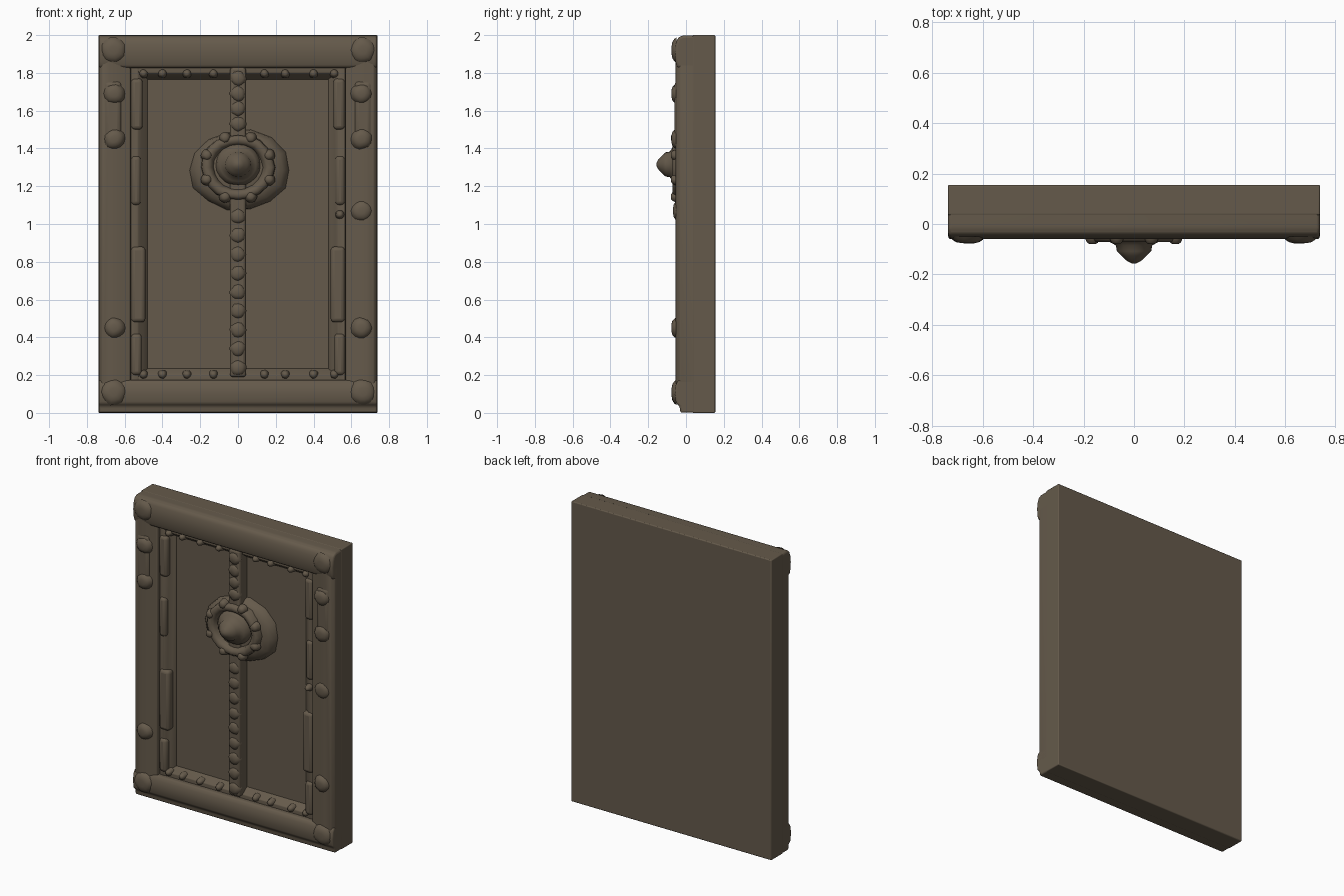
import bpy, bmesh, math, random
from mathutils import Vector

random.seed(4)
if "Cube" in bpy.data.objects:
    bpy.data.objects.remove(bpy.data.objects["Cube"])

wood = bpy.data.materials.new("dark brown")
wood.use_nodes = True
BROWN = (0.13, 0.102, 0.07, 1)
wood.diffuse_color = BROWN
bsdf = wood.node_tree.nodes["Principled BSDF"]
bsdf.inputs["Base Color"].default_value = BROWN
bsdf.inputs["Roughness"].default_value = 0.9


def finish(name, bm, bevel=0.0, angle=40):
    bmesh.ops.recalc_face_normals(bm, faces=bm.faces)
    mesh = bpy.data.meshes.new(name)
    bm.to_mesh(mesh)
    bm.free()
    mesh.materials.append(wood)
    ob = bpy.data.objects.new(name, mesh)
    bpy.context.collection.objects.link(ob)
    if bevel:
        mod = ob.modifiers.new("soft edges", 'BEVEL')
        mod.width, mod.segments = bevel, 3
    bpy.ops.object.select_all(action='DESELECT')
    ob.select_set(True)
    bpy.context.view_layer.objects.active = ob
    bpy.ops.object.shade_smooth_by_angle(angle=math.radians(angle))


def box(name, x0, x1, y0, y1, z0, z1, bevel=0.008):
    bm = bmesh.new()
    bmesh.ops.create_cube(bm, size=1)
    for v in bm.verts:
        v.co = Vector(((x0 + x1) / 2 + v.co.x * (x1 - x0),
                       (y0 + y1) / 2 + v.co.y * (y1 - y0),
                       (z0 + z1) / 2 + v.co.z * (z1 - z0)))
    finish(name, bm, bevel)


def prism(name, points, start, end, place, bevel=0.006):
    """Sweep a profile from start to end; place(a, b, t) gives the position."""
    bm = bmesh.new()
    a, b = [[bm.verts.new(place(*p, t)) for p in points] for t in (start, end)]
    n = len(points)
    bm.faces.new(a)
    bm.faces.new(b)
    for i in range(n):
        bm.faces.new((a[i], a[(i + 1) % n], b[(i + 1) % n], b[i]))
    finish(name, bm, bevel, 60)


def lathe(name, profile, cx, cz, sides, wobble=0.0, squash=1.0):
    """Turn (radius, y) points around an axis running front to back."""
    bm = bmesh.new()
    jitter = [1 + random.uniform(-wobble, wobble) for _ in range(sides)]
    rings = [[bm.verts.new((cx + r * jitter[i] * math.cos(2 * math.pi * i / sides), y,
                            cz + r * squash * jitter[i] * math.sin(2 * math.pi * i / sides)))
              for i in range(sides)] for r, y in profile]
    for a, b in zip(rings, rings[1:]):
        for i in range(sides):
            j = (i + 1) % sides
            bm.faces.new((a[i], a[j], b[j], b[i]))
    bm.faces.new(rings[0])
    bm.faces.new(rings[-1])
    finish(name, bm, 0, 60)


def stud(name, x, z, r, base, top):
    h = top - base
    lathe(name, [(r * 1.25, base), (r * 1.05, base + h * 0.5), (r * 0.8, base + h * 0.85),
                 (r * 0.4, top)], x, z, 14, 0.05)


# Solid back slab, whose front is the flat sunken panel
box("back_slab", -0.738, 0.738, 0.035, 0.155, 0, 2, 0.006)

# Rounded top and bottom rails
along_x = lambda y, z, t: (t, y, z)
top_rail = [(0.1, 1.999), (-0.02, 1.999), (-0.044, 1.985), (-0.056, 1.95), (-0.06, 1.91),
            (-0.056, 1.86), (-0.045, 1.826), (0.1, 1.826)]
prism("top_rail", top_rail, -0.737, 0.737, along_x, 0.016)
bottom_rail = [(0.1, 0.001), (-0.03, 0.001), (-0.034, 0.035), (-0.052, 0.05), (-0.06, 0.1),
               (-0.054, 0.15), (-0.04, 0.174), (0.1, 0.174)]
prism("bottom_rail", bottom_rail, -0.737, 0.737, along_x, 0.01)

# Side posts, sloping back towards the opening
post = [(0.737, 0.1), (0.737, -0.03), (0.72, -0.05), (0.68, -0.056),
        (0.62, -0.048), (0.57, -0.035), (0.57, 0.1)]
# Trim that slopes down from the posts to the panel
trim = [(0.568, 0.1), (0.568, -0.015), (0.53, -0.015), (0.505, 0.005),
        (0.478, 0.033), (0.478, 0.1)]
for side, s in (("left", 1), ("right", -1)):
    along_z = lambda x, y, t, s=s: (s * x, y, t)
    prism(side + "_post", post, 0.1, 1.9, along_z)
    prism(side + "_trim", trim, 0.17, 1.83, along_z, 0.005)
    box(side + "_post_swelling", *sorted((s * 0.615, s * 0.71)), -0.06, 0, 1.4, 1.76, 0.025)
    # Uneven worn straps lying on the trim
    for z0, z1, inner in ((0.2, 0.42, 0.51), (0.48, 0.88, 0.49),
                          (1.1, 1.36, 0.515), (1.5, 1.77, 0.505)):
        box(side + "_trim_strap", *sorted((s * inner, s * 0.566)), -0.03, 0.03, z0, z1, 0.02)
    for z in (1.69, 1.45, 0.45):
        stud(side + "_post_stud", s * 0.655, z, 0.046, -0.045, -0.077)
    for z in (1.92, 0.11):
        stud(side + "_corner_stud", s * 0.66, z, 0.055, -0.05, -0.076)
stud("left_latch_stud", 0.655, 1.07, 0.044, -0.045, -0.068)
stud("left_latch_pin", 0.54, 1.05, 0.02, 0, -0.055)

# Sloped trim along the top and bottom of the panel, with rivets
for side, edge, s in (("top", 1.83, -1), ("bottom", 0.17, 1)):
    strip = [(0.1, edge), (-0.012, edge), (-0.012, edge + s * 0.03),
             (0.034, edge + s * 0.065), (0.1, edge + s * 0.065)]
    prism(side + "_trim", strip, -0.565, 0.565, along_x, 0.005)
    for x in (-0.5, -0.4, -0.27, -0.13, 0.14, 0.25, 0.4, 0.51):
        stud(side + "_rivet", x, edge + s * 0.033, 0.02, 0.01, -0.035)

# Beaded centre bar
box("centre_bar", -0.042, 0.042, -0.044, 0.05, 0.19, 1.83, 0.015)
for z in [0.24 + 0.1 * i for i in range(9)] + [1.53, 1.61, 1.69, 1.77]:
    lathe("bar_bead", [(0.044, -0.025), (0.038, -0.044), (0.022, -0.055)], 0, z, 12, 0.08)

# Round ornament: worn backing plate, ring with knobs, pointed boss
lathe("ornament_plate", [(0.272, 0.05), (0.262, 0.012), (0.235, -0.012), (0.19, -0.03)],
      0.005, 1.285, 14, 0.05, 0.8)
ring = [(0.197, 0), (0.192, -0.055), (0.177, -0.071), (0.152, -0.068),
        (0.137, -0.055), (0.13, -0.03)]
lathe("ornament_ring", ring, 0, 1.3, 20, 0.02, 0.9)
for i in range(8):
    a = math.pi * (i + 0.5) / 4
    stud("ring_knob", 0.178 * math.cos(a), 1.3 + 0.168 * math.sin(a), 0.026, -0.04, -0.08)
boss = [(0.12, -0.02), (0.112, -0.055), (0.095, -0.072), (0.072, -0.085), (0.068, -0.108),
        (0.05, -0.126), (0.03, -0.145), (0.01, -0.156)]
lathe("ornament_boss", boss, 0, 1.315, 20, 0.02, 0.95)
